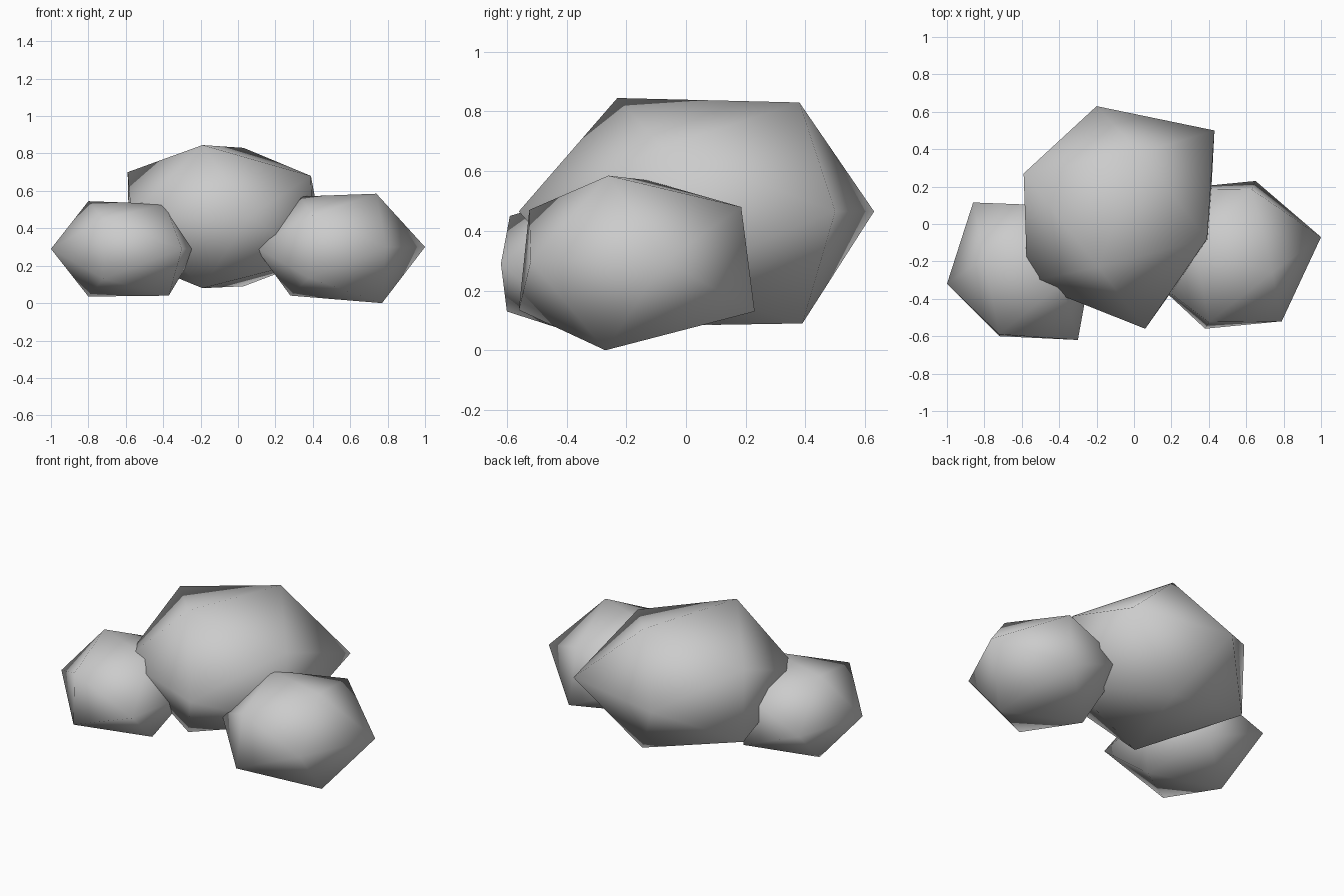
import bpy, bmesh

# One plain grey stone colour
stone = bpy.data.materials.new("stone_grey")
stone.diffuse_color = (0.6, 0.6, 0.6, 1.0)


def rock(name, waist, waist_z, tips, crown, base):
    """Twenty-sided rock: four waist corners, two pairs of end corners,
    a two-point crown ridge and a two-point base ridge."""
    points = [(x, y, waist_z) for x, y in waist] + tips + crown + base
    bm = bmesh.new()
    for p in points:
        bm.verts.new(p)
    bmesh.ops.convex_hull(bm, input=bm.verts[:])
    bmesh.ops.triangulate(bm, faces=bm.faces[:])
    bmesh.ops.recalc_face_normals(bm, faces=bm.faces[:])
    for f in bm.faces:
        f.smooth = True
    mesh = bpy.data.meshes.new(name)
    bm.to_mesh(mesh)
    bm.free()
    mesh.materials.append(stone)
    obj = bpy.data.objects.new(name, mesh)
    bpy.context.collection.objects.link(obj)
    return obj


# Large rock at the back
rock("large_rock",
     [(-0.20, 0.63), (0.43, 0.50), (0.06, -0.56), (-0.57, -0.31)], 0.465,
     [(-0.59, 0.27, 0.70), (-0.58, 0.26, 0.24),
      (0.39, -0.08, 0.68), (0.40, -0.08, 0.23)],
     [(-0.19, -0.23, 0.845), (0.03, 0.38, 0.83)],
     [(-0.19, -0.22, 0.08), (0.03, 0.39, 0.09)])

# Medium rock on the right
rock("right_rock",
     [(1.00, -0.07), (0.79, -0.52), (0.24, 0.19), (0.09, -0.29)], 0.30,
     [(0.65, 0.23, 0.13), (0.63, 0.185, 0.48),
      (0.38, -0.56, 0.135), (0.40, -0.525, 0.47)],
     [(0.74, -0.26, 0.585), (0.33, -0.13, 0.57)],
     [(0.77, -0.27, 0.0), (0.28, -0.12, 0.04)])

# Small rock on the left
rock("left_rock",
     [(-1.00, -0.32), (-0.86, 0.115), (-0.30, -0.62), (-0.22, -0.18)], 0.29,
     [(-0.72, -0.59, 0.45), (-0.72, -0.60, 0.13),
      (-0.47, 0.10, 0.45), (-0.47, 0.10, 0.13)],
     [(-0.80, -0.18, 0.545), (-0.39, -0.32, 0.53)],
     [(-0.80, -0.18, 0.035), (-0.37, -0.32, 0.04)])
